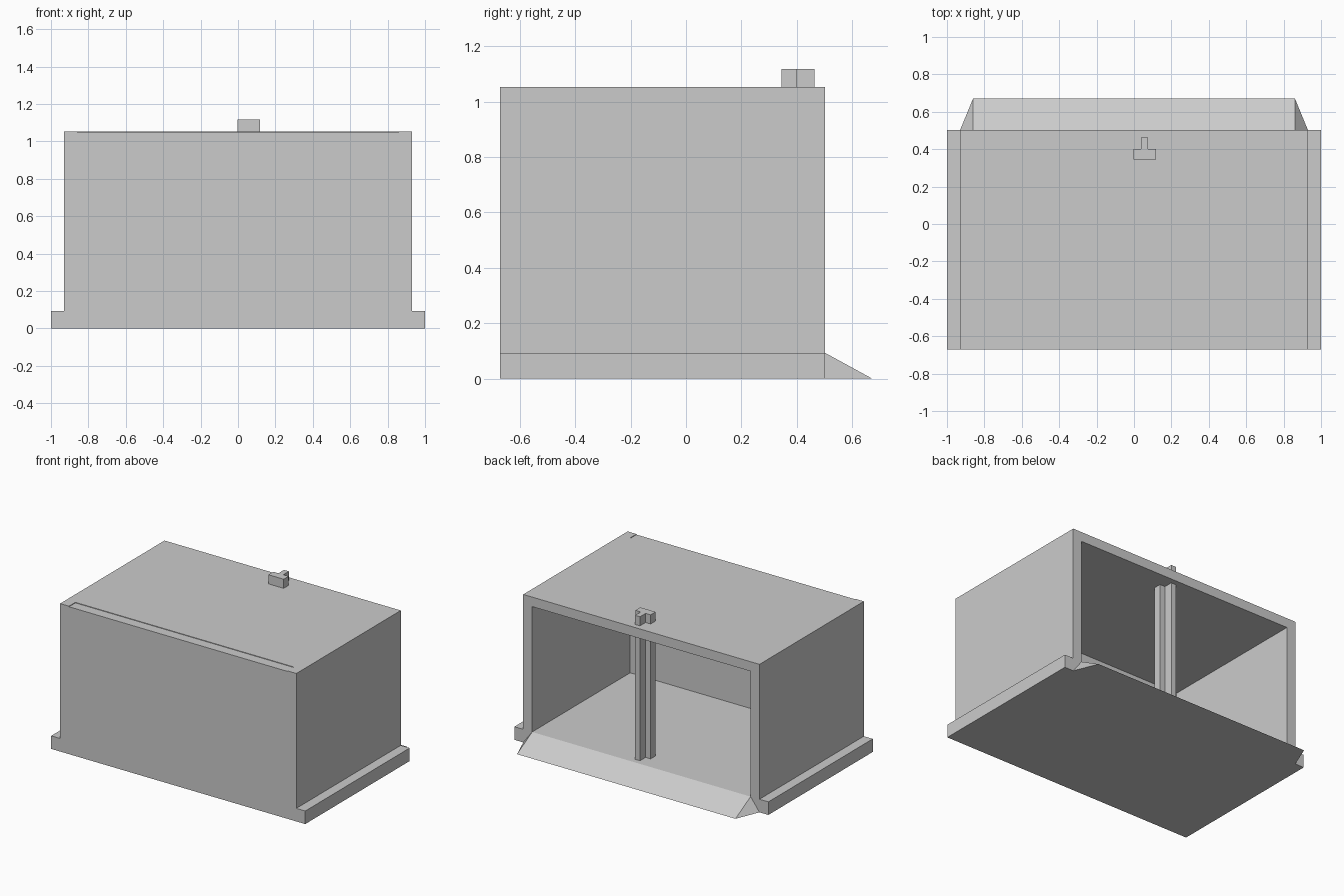
import bpy, bmesh
from mathutils import Vector

if "Cube" in bpy.data.objects:
    bpy.data.objects.remove(bpy.data.objects["Cube"])

FRONT, BACK, RAMP_END = -0.672, 0.502, 0.672
OUT, INN, FLOOR, ROOF = 0.93, 0.86, 0.093, 1.053


def to_object(name, bm):
    bmesh.ops.recalc_face_normals(bm, faces=bm.faces)
    mesh = bpy.data.meshes.new(name)
    bm.to_mesh(mesh)
    bm.free()
    ob = bpy.data.objects.new(name, mesh)
    bpy.context.collection.objects.link(ob)
    return ob


def prism(name, points, offset):
    """Closed outline swept along an offset."""
    bm = bmesh.new()
    face = bm.faces.new([bm.verts.new(p) for p in points])
    new = bmesh.ops.extrude_face_region(bm, geom=[face], use_keep_orig=True)["geom"]
    moved = [v for v in new if isinstance(v, bmesh.types.BMVert)]
    bmesh.ops.translate(bm, verts=moved, vec=Vector(offset))
    return to_object(name, bm)


def cut_box(target, lo, hi):
    """Subtract a box from the target, then discard the cutter."""
    outline = [(lo[0], lo[1], lo[2]), (hi[0], lo[1], lo[2]),
               (hi[0], hi[1], lo[2]), (lo[0], hi[1], lo[2])]
    cutter = prism("cutter", outline, (0, 0, hi[2] - lo[2]))
    cutter.hide_render = True
    mod = target.modifiers.new("cut", "BOOLEAN")
    mod.operation, mod.solver, mod.object = "DIFFERENCE", "EXACT", cutter
    bpy.context.view_layer.objects.active = target
    bpy.ops.object.modifier_apply(modifier=mod.name)
    bpy.data.objects.remove(cutter)


# Box shell with side flanges along the base
half = [(1, 0), (1, FLOOR), (OUT, FLOOR), (OUT, ROOF)]
profile = half + [(-x, z) for x, z in reversed(half)]
shell = prism("box_shell", [(x, FRONT, z) for x, z in profile], (0, BACK - FRONT, 0))

# Open interior, and the shallow step above the front panel
cut_box(shell, (-INN, -0.60, FLOOR), (INN, BACK + 0.2, 0.985))
cut_box(shell, (-INN, FRONT - 0.1, ROOF - 0.004), (INN, -0.60, ROOF + 0.1))

# Entry ramp with sloped corners
bm = bmesh.new()
for s in (-1, 1):
    for p in ((s * OUT, BACK, 0), (s * INN, BACK, FLOOR), (s * INN, RAMP_END, 0)):
        bm.verts.new(p)
hull = bmesh.ops.convex_hull(bm, input=bm.verts)
bmesh.ops.dissolve_limit(bm, angle_limit=0.01, verts=bm.verts, edges=bm.edges)
to_object("entry_ramp", bm)

# T-section post standing on the floor and passing through the roof
tee = [(0, 0.345), (0.12, 0.345), (0.12, 0.40), (0.078, 0.40),
       (0.078, 0.463), (0.04, 0.463), (0.04, 0.40), (0, 0.40)]
prism("centre_post", [(x - 0.002, y, FLOOR) for x, y in tee], (0, 0, 1.118 - FLOOR))
